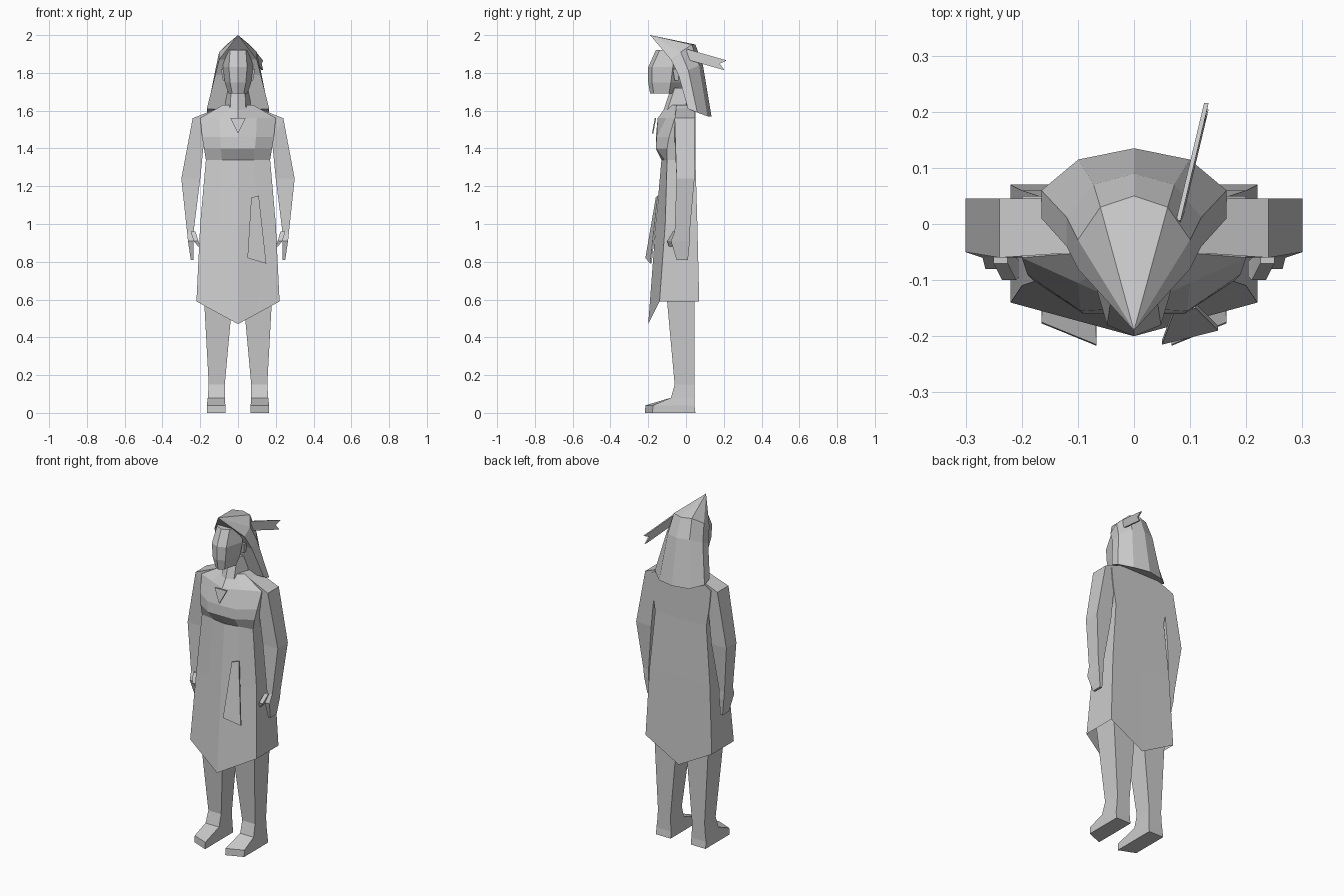
import bpy
import bmesh
from mathutils import Vector

default_cube = bpy.data.objects.get("Cube")
if default_cube:
    bpy.data.objects.remove(default_cube, do_unlink=True)

shade = (.6, .6, .6, 1)
grey = bpy.data.materials.new("light_grey")
grey.use_nodes = True
grey.diffuse_color = shade
grey.node_tree.nodes["Principled BSDF"].inputs["Base Color"].default_value = shade

LEFT, RIGHT = 1, -1


def loft(name, rings, sides, open_end=False):
    """Skin rings of points. With both sides, half rings are reflected and welded."""
    bm = bmesh.new()
    halves = len(sides) > 1
    for side in sides:
        rows = [[bm.verts.new((x * side, y, z)) for x, y, z in ring] for ring in rings]
        count = len(rows[0])
        for upper, lower in zip(rows, rows[1:]):
            for i in range(count - halves):
                j = (i + 1) % count
                bm.faces.new((upper[i], upper[j], lower[j], lower[i]))
        bm.faces.new(rows[0])
        if not open_end:
            bm.faces.new(rows[-1])
    bmesh.ops.remove_doubles(bm, verts=bm.verts, dist=.001)
    bmesh.ops.recalc_face_normals(bm, faces=bm.faces)
    mesh = bpy.data.meshes.new(name)
    bm.to_mesh(mesh)
    bm.free()
    mesh.materials.append(grey)
    part = bpy.data.objects.new(name, mesh)
    bpy.context.collection.objects.link(part)


def plate(name, outline, thickness):
    """Thin sheet made from an outline and its shifted copy."""
    front = [Vector(point) for point in outline]
    back = [point + Vector(thickness) for point in front]
    loft(name, [front, back], [LEFT])


def dress_ring(z, half, front, side, bulge=0, back=.05, point=None):
    """Half section: front ridge, breast line, front corner, back corner, spine."""
    ridge = point or z
    breast = (front + side) / 2 - bulge
    return [(0, front, ridge), (half / 2, breast, (z + ridge) / 2),
            (half, side, z), (half, back, z), (0, back, ridge)]


def head_ring(z, half, front, cheek, back):
    """Half section: nose line, face corner, cheek, back of head."""
    return [(0, front, z), (half * .6, front + .02, z), (half, cheek, z), (0, back, z)]


def hair_ring(front_z, back_z, half, front, back):
    """Half section: inside, front edge, side, back corner, back centre."""
    side_y = front * .6 + back * .4
    side_z = (front_z + back_z) / 2
    return [(0, front, front_z), (half, front, front_z), (half, side_y, side_z),
            (half * .6, back - .02, back_z), (0, back, back_z)]


def limb_ring(z, inner, outer, front, back=.045, slant=0, skew=0):
    """Four-cornered section; slant lowers the inner edge, skew pulls back the outer toe."""
    return [(outer, front + skew, z), (outer, back, z),
            (inner, back, z - slant), (inner, front, z - slant)]


# Dress from the neckline to the pointed, hollow hem
loft("dress", [
    dress_ring(z=1.63, half=.08, front=-.1, side=-.05),
    dress_ring(z=1.56, half=.2, front=-.15, side=-.06),
    dress_ring(z=1.46, half=.19, front=-.16, side=-.09, bulge=.03),
    dress_ring(z=1.4, half=.18, front=-.16, side=-.1, bulge=.03),
    dress_ring(z=1.34, half=.17, front=-.13, side=-.1),
    dress_ring(z=1, half=.2, front=-.16, side=-.11, back=.06),
    dress_ring(z=.59, half=.22, front=-.2, side=-.14, back=.07, point=.47),
], [LEFT, RIGHT], open_end=True)

# Neck and face
loft("neck", [
    head_ring(z=1.72, half=.06, front=-.08, cheek=0, back=.03),
    head_ring(z=1.6, half=.07, front=-.12, cheek=0, back=.04),
], [LEFT, RIGHT])
loft("head", [
    head_ring(z=1.92, half=.07, front=-.16, cheek=-.06, back=0),
    head_ring(z=1.83, half=.08, front=-.2, cheek=-.07, back=0),
    head_ring(z=1.75, half=.07, front=-.2, cheek=-.08, back=0),
    head_ring(z=1.69, half=.05, front=-.19, cheek=-.09, back=-.05),
], [LEFT, RIGHT])

# Hair falling from a forward peak to the shoulders
peak = (0, -.19, 2)
loft("hair", [
    [peak] * 5,
    hair_ring(front_z=1.87, back_z=1.95, half=.1, front=-.08, back=.05),
    hair_ring(front_z=1.79, back_z=1.84, half=.12, front=-.04, back=.09),
    hair_ring(front_z=1.61, back_z=1.57, half=.165, front=.01, back=.135),
], [LEFT, RIGHT])

# Feather with a notched end
root, tip = Vector((.075, 0, 1.9)), Vector((.125, .21, 1.84))
breadth = Vector((0, .006, .026))
notch = root.lerp(tip, .85)
plate("feather", [root + breadth, tip + breadth, notch, tip - breadth, root - breadth],
      thickness=(.008, 0, 0))

# Pendant and hanging sash
plate("pendant", [(-.04, -.165, 1.56), (.04, -.165, 1.56), (0, -.18, 1.48)],
      thickness=(0, .007, 0))
plate("sash", [(.07, -.16, 1.14), (.11, -.15, 1.15), (.15, -.19, .79), (.05, -.215, .82)],
      thickness=(0, .008, 0))

for label, side in (("left", LEFT), ("right", RIGHT)):
    # Arm running from inside the shoulder to flat fingertips
    loft(label + "_arm", [
        limb_ring(z=1.62, inner=.09, outer=.09, front=-.05, slant=.12),
        limb_ring(z=1.56, inner=.18, outer=.24, front=-.06, slant=.12),
        limb_ring(z=1.24, inner=.2, outer=.3, front=-.05),
        limb_ring(z=.96, inner=.235, outer=.27, front=-.06, back=.02),
        limb_ring(z=.91, inner=.235, outer=.265, front=-.08, back=.02),
        limb_ring(z=.81, inner=.235, outer=.25, front=-.05, back=.01),
    ], [side])
    loft(label + "_thumb", [
        limb_ring(z=.96, inner=.225, outer=.25, front=-.07, back=-.03),
        limb_ring(z=.91, inner=.21, outer=.235, front=-.1, back=-.06),
        limb_ring(z=.88, inner=.2, outer=.21, front=-.09, back=-.07),
    ], [side])
    loft(label + "_ear", [
        limb_ring(z=1.82, inner=.06, outer=.09, front=-.07, back=-.04),
        limb_ring(z=1.76, inner=.06, outer=.08, front=-.06, back=-.04),
    ], [side])
    # Leg, ankle and wedge foot
    loft(label + "_leg", [
        limb_ring(z=.7, inner=.02, outer=.185, front=-.11),
        limb_ring(z=.15, inner=.07, outer=.155, front=-.06),
        limb_ring(z=.08, inner=.07, outer=.16, front=-.08),
        limb_ring(z=.04, inner=.067, outer=.165, front=-.215, skew=.04),
        limb_ring(z=0, inner=.067, outer=.165, front=-.217, back=.05, skew=.04),
    ], [side])
